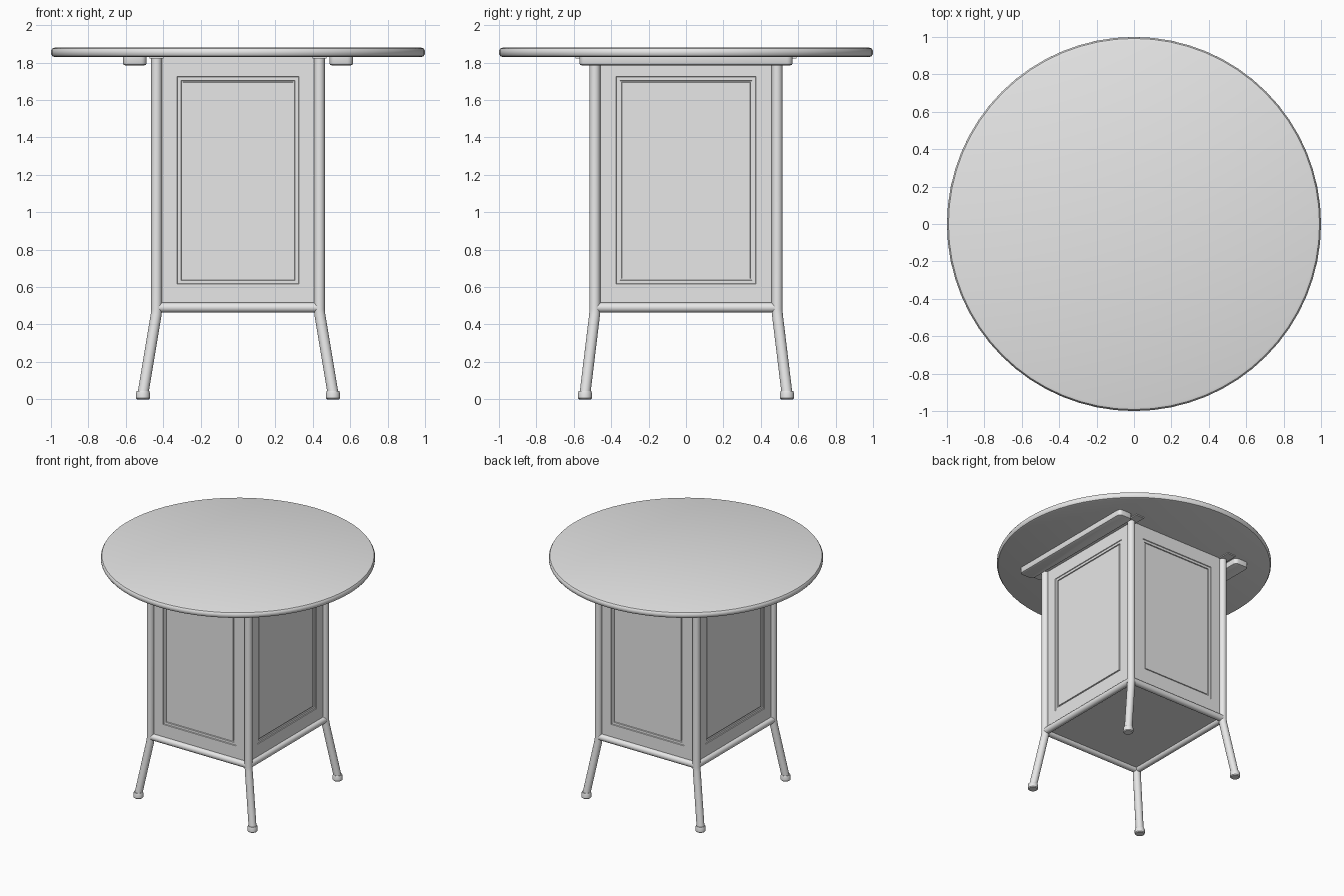
import bpy, bmesh, math
from mathutils import Vector

if "Cube" in bpy.data.objects:
    bpy.data.objects.remove(bpy.data.objects["Cube"], do_unlink=True)

grey = bpy.data.materials.new("light grey")
grey.use_nodes = True
COLOR = (0.8, 0.8, 0.8, 1)
grey.diffuse_color = COLOR
grey.node_tree.nodes["Principled BSDF"].inputs["Base Color"].default_value = COLOR

LEG_X, LEG_Y = 0.435, 0.487
TOP_UNDERSIDE = 1.83


def finish(bm, name, smooth=True):
    bmesh.ops.recalc_face_normals(bm, faces=bm.faces)
    mesh = bpy.data.meshes.new(name)
    bm.to_mesh(mesh)
    bm.free()
    mesh.materials.append(grey)
    obj = bpy.data.objects.new(name, mesh)
    bpy.context.collection.objects.link(obj)
    if smooth:
        bpy.ops.object.select_all(action='DESELECT')
        obj.select_set(True)
        bpy.context.view_layer.objects.active = obj
        bpy.ops.object.shade_smooth_by_angle(angle=math.radians(35))
    return obj


def lathe(name, profile, sides, center=(0, 0)):
    """Turn a closed (radius, z) profile around a vertical axis."""
    bm = bmesh.new()
    rings = []
    for r, z in profile:
        ring = []
        for i in range(sides):
            a = math.tau * i / sides
            ring.append(bm.verts.new((center[0] + r * math.cos(a),
                                      center[1] + r * math.sin(a), z)))
        rings.append(ring)
    for low, high in zip(rings, rings[1:]):
        for i in range(sides):
            j = (i + 1) % sides
            bm.faces.new((low[i], low[j], high[j], high[i]))
    bm.faces.new(rings[0])
    bm.faces.new(rings[-1])
    return finish(bm, name)


def tube(name, points, radius, sides=16):
    """Sweep a circle along a path, with mitred bends."""
    pts = [Vector(p) for p in points]
    bm = bmesh.new()
    first = (pts[1] - pts[0]).normalized()
    side = first.orthogonal().normalized()
    other = first.cross(side)
    ring = [bm.verts.new(pts[0] + radius * (side * math.cos(math.tau * i / sides)
            + other * math.sin(math.tau * i / sides))) for i in range(sides)]
    bm.faces.new(ring)
    for k in range(1, len(pts)):
        d = (pts[k] - pts[k - 1]).normalized()
        n = d if k == len(pts) - 1 else (d + (pts[k + 1] - pts[k]).normalized()).normalized()
        new = [bm.verts.new(v.co + d * ((pts[k] - v.co).dot(n) / d.dot(n))) for v in ring]
        for i in range(sides):
            j = (i + 1) % sides
            bm.faces.new((ring[i], ring[j], new[j], new[i]))
        ring = new
    bm.faces.new(ring)
    return finish(bm, name)


def box_mesh(x, y, z0, z1, cx=0):
    bm = bmesh.new()
    bmesh.ops.create_cube(bm, size=1)
    for v in bm.verts:
        v.co = (cx + v.co.x * 2 * x, v.co.y * 2 * y, z0 + (v.co.z + 0.5) * (z1 - z0))
    return bm


# Round tabletop with a softened rim
lathe("tabletop", [(0.98, 1.83), (0.992, 1.834), (0.999, 1.845), (1.0, 1.855),
                   (0.999, 1.865), (0.992, 1.876), (0.98, 1.88)], 64)

# Cabinet body with moulded, recessed panels on its four sides
body = box_mesh(LEG_X, LEG_Y, 0.49, TOP_UNDERSIDE)
body.normal_update()
for face in [f for f in body.faces if abs(f.normal.z) < 0.5]:
    normal = face.normal.copy()
    center = face.calc_center_median()
    along_x = abs(normal.y) > 0.5
    half = 0.325 if along_x else 0.375
    # Place the first border, then step inward for each moulding line
    bmesh.ops.inset_region(body, faces=[face], thickness=0.05)
    for v in face.verts:
        axis = 0 if along_x else 1
        v.co[axis] = math.copysign(half, v.co[axis])
        v.co.z = 1.725 if v.co.z > center.z else 0.615
    for thickness, depth in [(0.004, -0.005), (0.026, 0), (0.003, -0.007),
                             (0.009, 0), (0.003, 0.006)]:
        bmesh.ops.inset_region(body, faces=[face], thickness=thickness, depth=depth)
finish(body, "cabinet_body", smooth=False)

# Bent legs and round feet
for sx, side in ((1, "left"), (-1, "right")):
    for sy, end in ((-1, "front"), (1, "back")):
        foot_x, foot_y = sx * 0.508, sy * 0.54
        tube(f"{end}_{side}_leg",
             [(sx * LEG_X, sy * LEG_Y, TOP_UNDERSIDE),
              (sx * LEG_X, sy * LEG_Y, 0.48),
              (sx * (LEG_X + 0.003), sy * (LEG_Y + 0.002), 0.45),
              (foot_x, foot_y, 0.03)], 0.029)
        lathe(f"{end}_{side}_foot", [(0.031, 0), (0.037, 0.006), (0.037, 0.034),
                                     (0.033, 0.045)], 16, (foot_x, foot_y))

# Lower rails around the cabinet
for s, end, side in ((-1, "front", "right"), (1, "back", "left")):
    tube(f"{end}_rail", [(-LEG_X, s * LEG_Y, 0.49), (LEG_X, s * LEG_Y, 0.49)], 0.026)
    tube(f"{side}_rail", [(s * LEG_X, -LEG_Y, 0.49), (s * LEG_X, LEG_Y, 0.49)], 0.026)

# Support cleats and mounting strips under the tabletop
for s, side in ((-1, "right"), (1, "left")):
    cleat = box_mesh(0.063, 0.57, 1.785, TOP_UNDERSIDE, s * 0.552)
    ends = [e for e in cleat.edges
            if abs(e.verts[0].co.z - e.verts[1].co.z) > 0.01]
    bmesh.ops.bevel(cleat, geom=ends, offset=0.03, segments=4,
                    profile=0.5, affect='EDGES')
    under = [e for e in cleat.edges if all(v.co.z < 1.79 for v in e.verts)]
    bmesh.ops.bevel(cleat, geom=under, offset=0.012, segments=2,
                    profile=0.5, affect='EDGES')
    finish(cleat, f"{side}_cleat")
    finish(box_mesh(0.037, 0.59, 1.822, TOP_UNDERSIDE, s * LEG_X),
           f"{side}_mounting_strip", smooth=False)
